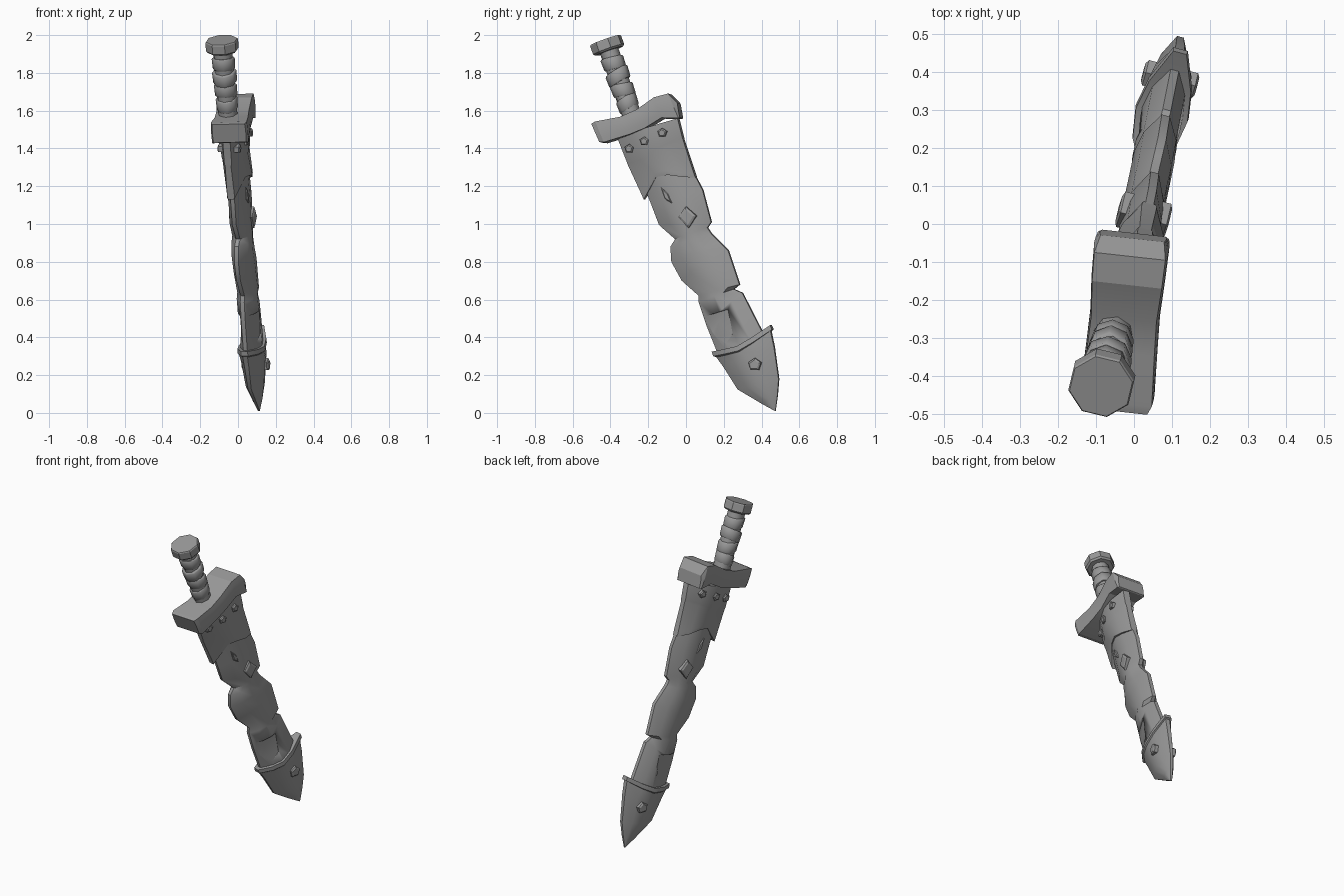
import bpy, bmesh, math
from mathutils import Vector, Matrix

if "Cube" in bpy.data.objects:
    bpy.data.objects.remove(bpy.data.objects["Cube"])

# One grey for everything
grey = bpy.data.materials.new("grey")
grey.diffuse_color = (0.32, 0.32, 0.32, 1)
grey.use_nodes = True
grey.node_tree.nodes["Principled BSDF"].inputs["Base Color"].default_value = grey.diffuse_color


def plane(a, b, c):
    """Tilted plane x = a + b*y + c*z; returns a placer taking (y, z, offset along normal)."""
    n = Vector((1, -b, -c)).normalized()
    return lambda y, z, w=0.0: Vector((a + b * y + c * z, y, z)) + n * w


SCABBARD = plane(-.017, .27, .035)
GUARD = plane(.049, .11, -.03)
HANDLE = plane(.039, .156, -.03)


def finish(name, bm, angle=30):
    bmesh.ops.recalc_face_normals(bm, faces=bm.faces[:])
    me = bpy.data.meshes.new(name)
    bm.to_mesh(me)
    bm.free()
    ob = bpy.data.objects.new(name, me)
    bpy.context.collection.objects.link(ob)
    me.materials.append(grey)
    bpy.ops.object.select_all(action='DESELECT')
    ob.select_set(True)
    bpy.context.view_layer.objects.active = ob
    bpy.ops.object.shade_smooth_by_angle(angle=math.radians(angle))
    return ob


def skin(bm, rings):
    """Join closed rings of points with quads."""
    vs = [[bm.verts.new(p) for p in r] for r in rings]
    n = len(vs[0])
    for a, b in zip(vs, vs[1:]):
        for i in range(n):
            j = (i + 1) % n
            bm.faces.new((a[i], a[j], b[j], b[i]))
    return vs


def slab(name, P, stations, angle=30):
    """Loft: each station is (row of 2 or 5 (y, z) points, edge half thickness, middle half thickness)."""
    bm = bmesh.new()
    rings = []
    for row, te, tm in stations:
        if len(row) == 2:
            l, r = Vector(row[0]), Vector(row[1])
            row = [l.lerp(r, s) for s in (0, .25, .5, .75, 1)]
        tq = te + (tm - te) * .75
        side = list(zip(row, (te, tq, tm, tq, te)))
        rings.append([P(p[0], p[1], t) for p, t in side]
                     + [P(p[0], p[1], -t) for p, t in reversed(side)])
    vs = skin(bm, rings)
    for ring in (vs[0], vs[-1]):
        for i in range(4):
            bm.faces.new((ring[i], ring[i + 1], ring[8 - i], ring[9 - i]))
    return finish(name, bm, angle)


# Scabbard body: lens section with chipped edges
left = [(-.26, 1.30), (-.18, 1.10), (-.14, .995), (-.055, .92), (-.08, .88), (-.075, .80),
        (-.02, .70), (.07, .62), (.07, .585), (.11, .465), (.18, .29)]
right = [(-.01, 1.37), (.09, 1.18), (.135, 1.01), (.115, .98), (.135, .95), (.18, .905),
         (.225, .86), (.285, .68), (.255, .655), (.30, .635), (.42, .40)]
body = slab("scabbard_body", SCABBARD, [((l, r), .011, .055) for l, r in zip(left, right)], 35)

# Gouge cut into both faces of the scabbard
gouge = [(.07, .50), (.18, .485), (.235, .55), (.262, .42), (.20, .34), (.13, .40)]
for side in (1, -1):
    bm = bmesh.new()
    for (y, z), depth in zip(gouge, (.012, .03, .05, .05, .042, .016)):
        bm.verts.new(SCABBARD(y, z, side * .1))
        bm.verts.new(SCABBARD(y, z, side * depth))
    bmesh.ops.convex_hull(bm, input=bm.verts[:])
    cutter = finish("gouge_cutter", bm)
    cutter.hide_render = True
    cutter.hide_viewport = True
    mod = body.modifiers.new("gouge", 'BOOLEAN')
    mod.operation = 'DIFFERENCE'
    mod.object = cutter

# Throat collar with an upper band and a pointed lower hem
hem = [(-.22, 1.13), (-.145, 1.25), (-.08, 1.262), (-.01, 1.252), (.055, 1.245)]
hem_top = [(y - .008, z + .022) for y, z in hem]
slab("throat_collar", SCABBARD, [
    (((-.36, 1.46), (-.04, 1.56)), .020, .070),
    (((-.305, 1.32), (-.015, 1.46)), .020, .070),
    (((-.30, 1.305), (-.012, 1.447)), .016, .065),
    (hem_top, .020, .070),
    (hem, .017, .066)])

# Chape: raised rim, then a tapering tip
rim = [(.14, .325), (.21, .338), (.285, .355), (.36, .40), (.45, .465)]


def drop(d, k=0.0):
    return [(y + d * .4 + k * (2 - i) * .006, z - d) for i, (y, z) in enumerate(rim)]


slab("chape", SCABBARD, [
    (rim, .018, .070),
    (drop(.024), .020, .072),
    (drop(.030, 1), .013, .065),
    (((.20, .245), (.468, .35)), .012, .063),
    (((.275, .125), (.492, .18)), .009, .046),
    (((.40, .05), (.485, .09)), .007, .024),
    (((.468, .012), (.474, .010)), .004, .005)])

# Cross guard, wide and chamfered, lofted from front end to back end
slab("cross_guard", GUARD, [
    (((-.492, 1.528), (-.450, 1.432)), .086, .089),
    (((-.470, 1.540), (-.425, 1.430)), .096, .098),
    (((-.34, 1.565), (-.29, 1.472)), .089, .094),
    (((-.25, 1.605), (-.21, 1.505)), .086, .092),
    (((-.16, 1.668), (-.12, 1.560)), .092, .097),
    (((-.085, 1.688), (-.03, 1.558)), .094, .099),
    (((-.038, 1.640), (-.024, 1.562)), .084, .088)], 18)


# Grip and pommel: eight-sided stepped rings along the handle axis
start, end = HANDLE(-.29, 1.585), HANDLE(-.425, 1.968)
axis = end - start
place = Matrix.Translation(start) @ axis.to_track_quat('Z', 'Y').to_matrix().to_4x4()
length = axis.length


def turned(name, profile, twist=0.0, angle=50):
    """Rings given as (height, radius, tilt)."""
    bm = bmesh.new()
    rings = []
    for h, r, tilt in profile:
        angles = [math.tau * k / 8 + twist for k in range(8)]
        rings.append([place @ Vector((r * math.cos(a), r * math.sin(a), h + tilt * r * math.sin(a)))
                      for a in angles])
    vs = skin(bm, rings)
    bm.faces.new(vs[0])
    bm.faces.new(vs[-1])
    return finish(name, bm, angle)


turned("grip_core", [(-.03, .052, 0), (length - .04, .052, 0)])
for i, (h, r, tilt) in enumerate([(.025, .056, .2), (.10, .059, -.15), (.175, .063, .2), (.25, .059, -.1)]):
    turned("grip_wrap_%d" % (i + 1),
           [(h, r * .94, tilt), (h + .006, r, tilt), (h + .060, r * 1.04, tilt), (h + .066, r * .95, tilt)], .2)
turned("pommel", [(length - .056, .078, 0), (length - .046, .088, 0),
                  (length, .088, 0), (length + .006, .084, 0)], math.pi / 8, 30)


# Studs: small raised polygons on both faces
def stud(name, outline, surface, height):
    outline = [(y + .26 * surface, z) for y, z in outline]
    cy = sum(p[0] for p in outline) / len(outline)
    cz = sum(p[1] for p in outline) / len(outline)
    for side, tag in ((1, "right"), (-1, "left")):
        bm = bmesh.new()
        rings = []
        for w, s in ((surface - .03, 1), (surface + height * .6, 1), (surface + height, .7)):
            rings.append([SCABBARD(cy + (y - cy) * s, cz + (z - cz) * s, side * w) for y, z in outline])
        vs = skin(bm, rings)
        bm.faces.new(vs[0])
        bm.faces.new(vs[-1])
        finish(name + "_" + tag, bm, 20)


def pentagon(y, z, r):
    return [(y + r * math.cos(math.tau * k / 5 + .3), z + r * math.sin(math.tau * k / 5 + .3)) for k in range(5)]


for i, (y, z, s) in enumerate([(-.30, 1.40, .048), (-.22, 1.44, .066), (-.125, 1.485, .060)]):
    stud("collar_stud_%d" % (i + 1), pentagon(y, z, .025), s, .013)
stud("chape_stud", pentagon(.365, .258, .035), .058, .015)
stud("large_diamond_stud", [(.0, 1.095), (.055, 1.045), (.015, .98), (-.038, 1.038)], .054, .014)
stud("small_diamond_stud", [(-.13, 1.195), (-.095, 1.165), (-.07, 1.11), (-.108, 1.132)], .043, .014)
